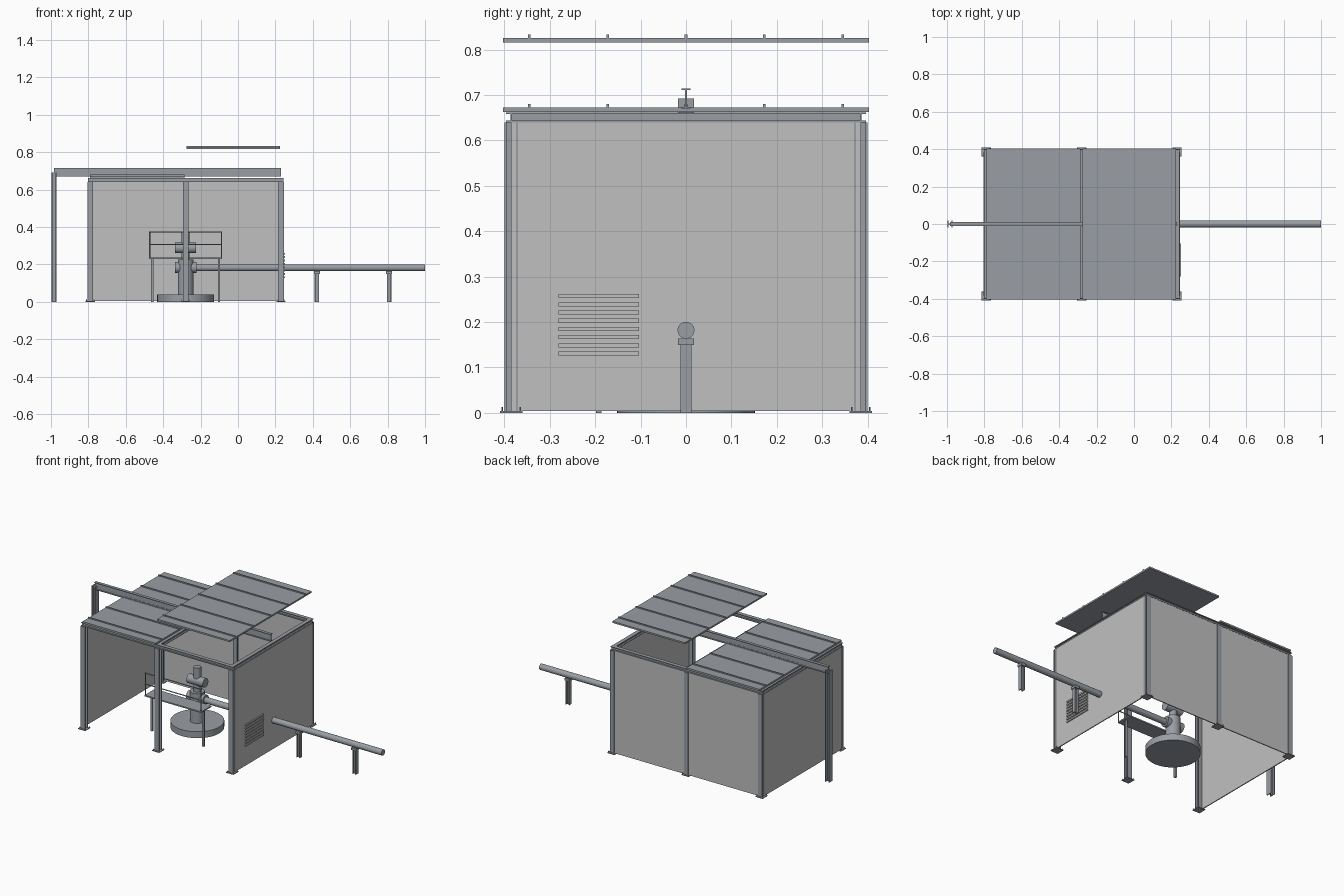
import bpy, math
from mathutils import Vector

if "Cube" in bpy.data.objects:
    bpy.data.objects.remove(bpy.data.objects["Cube"])


def material(name, col):
    m = bpy.data.materials.new(name)
    m.diffuse_color = (*col, 1)
    m.use_nodes = True
    m.node_tree.nodes["Principled BSDF"].inputs["Base Color"].default_value = m.diffuse_color
    return m


STEEL = material("steel grey", (0.32, 0.345, 0.375))
WALL = material("wall light grey", (0.53, 0.53, 0.53))


def mesh_object(name, verts, faces, mat):
    me = bpy.data.meshes.new(name)
    me.from_pydata(verts, [], faces)
    me.materials.append(mat)
    ob = bpy.data.objects.new(name, me)
    bpy.context.collection.objects.link(ob)
    return ob


def box(name, x0, x1, y0, y1, z0, z1, mat=STEEL):
    v = [(x, y, z) for x in (x0, x1) for y in (y0, y1) for z in (z0, z1)]
    f = [(0, 1, 3, 2), (4, 6, 7, 5), (0, 4, 5, 1), (2, 3, 7, 6), (0, 2, 6, 4), (1, 5, 7, 3)]
    return mesh_object(name, v, f, mat)


def cyl(name, a, b, r, n=32, mat=STEEL):
    a, b = Vector(a), Vector(b)
    d = b - a
    bpy.ops.mesh.primitive_cylinder_add(vertices=n, radius=r, depth=d.length, location=(a + b) / 2,
                                        rotation=d.to_track_quat('Z', 'Y').to_euler())
    ob = bpy.context.object
    ob.name = name
    ob.data.materials.append(mat)
    bpy.ops.object.shade_smooth_by_angle(angle=math.radians(35))
    return ob


def i_section(w, h, t):
    # I profile: flanges of width w, stacked over depth h
    a, b, s = w / 2, h / 2, t / 2
    return [(-a, -b), (a, -b), (a, -b + t), (s, -b + t), (s, b - t), (a, b - t),
            (a, b), (-a, b), (-a, b - t), (-s, b - t), (-s, -b + t), (-a, -b + t)]


def prism(name, pts, place, s0, s1, mat=STEEL):
    n = len(pts)
    v = [place(p, q, s) for s in (s0, s1) for p, q in pts]
    f = [(i, (i + 1) % n, n + (i + 1) % n, n + i) for i in range(n)]
    f += [tuple(reversed(range(n))), tuple(range(n, 2 * n))]
    return mesh_object(name, v, f, mat)


def i_post(name, x, y, w, h, t, z0, z1):
    return prism(name, i_section(w, h, t), lambda p, q, s: (x + p, y + q, s), z0, z1)


XS = (-0.79, -0.28, 0.23)

# Frame posts with base plates and anchor bolts
for x, xn in zip(XS, ("left", "middle", "right")):
    for sy, yn in ((-1, "front"), (1, "back")):
        y = sy * 0.385
        i_post(f"{yn}_{xn}_post", x, y, 0.03, 0.03, 0.005, 0.004, 0.64)
        box(f"{yn}_{xn}_base_plate", x - 0.025, x + 0.025, y - 0.025, y + 0.025, 0, 0.004)
        for dx in (-0.02, 0.02):
            for dy in (-0.02, 0.02):
                cyl("anchor_bolt", (x + dx, y + dy, 0.003), (x + dx, y + dy, 0.013), 0.0018, 8)

# Wall panels
box("left_wall", -0.805, -0.799, -0.386, 0.386, 0.004, 0.64, WALL)
box("right_wall", 0.239, 0.245, -0.386, 0.386, 0.004, 0.64, WALL)
box("back_left_wall", -0.776, -0.294, 0.39, 0.396, 0.004, 0.64, WALL)
box("back_right_wall", -0.266, 0.216, 0.39, 0.396, 0.004, 0.64, WALL)

# Louvre slats on the right wall
for i in range(8):
    z = 0.126 + i * 0.0181
    box("louvre_slat", 0.243, 0.251, -0.281, -0.103, z, z + 0.009, WALL)

# Top ring beams
for sy, n in ((-1, "front"), (1, "back")):
    y = sy * 0.385
    prism(f"{n}_top_beam", i_section(0.024, 0.022, 0.004),
          lambda p, q, s: (s, y + p, 0.651 + q), -0.803, 0.243)
for x, n in zip(XS, ("left", "middle", "right")):
    prism(f"{n}_top_cross_beam", i_section(0.024, 0.022, 0.004),
          lambda p, q, s: (x + p, s, 0.651 + q), -0.385, 0.385)


# Roof panels: one closed, one lifted off
def roof(name, x0, x1, z):
    box(name, x0, x1, -0.403, 0.403, z, z + 0.010)
    for i in range(-2, 3):
        box(name + "_rib", x0, x1, i * 0.1725 - 0.003, i * 0.1725 + 0.003, z + 0.009, z + 0.017)


roof("closed_roof_panel", -0.79, -0.285, 0.663)
roof("lifted_roof_panel", -0.275, 0.225, 0.816)

# Hoist rail and its outer post
prism("hoist_rail", i_section(0.019, 0.045, 0.004),
      lambda p, q, s: (s, p, 0.6925 + q), -0.984, 0.23)
prism("hoist_rail_post", i_section(0.036, 0.028, 0.005),
      lambda p, q, s: (-0.984 + q, p, s), 0, 0.692)

# Wellhead: round base, column, valves
W = -0.28
cyl("wellhead_base", (W, 0, 0), (W, 0, 0.04), 0.152, 48)
cyl("wellhead_column", (W, 0, 0.04), (W, 0, 0.225), 0.042)
cyl("wellhead_neck", (W, 0, 0.225), (W, 0, 0.375), 0.022)
cyl("lower_cross_valve", (W - 0.058, 0, 0.183), (W + 0.058, 0, 0.183), 0.03)
cyl("upper_cross_valve", (W - 0.056, 0, 0.288), (W + 0.056, 0, 0.288), 0.028)

# Outgoing pipe and its stands
cyl("flow_pipe", (W, 0, 0.182), (1.0, 0, 0.182), 0.0185)
for x in (0.422, 0.808):
    prism("pipe_stand", i_section(0.024, 0.024, 0.004),
          lambda p, q, s: (x + q, p, s), 0, 0.15)
    box("pipe_stand_cap", x - 0.016, x + 0.016, -0.018, 0.018, 0.15, 0.164)

# Access platform with handrail
box("platform_deck", -0.475, -0.085, -0.24, -0.14, 0.229, 0.237)
for x in (-0.458, -0.102):
    box("platform_leg", x - 0.006, x + 0.006, -0.198, -0.186, 0, 0.23)
for x in (-0.472, -0.088):
    cyl("rail_upright", (x, -0.237, 0.235), (x, -0.237, 0.375), 0.003, 10)
for z in (0.306, 0.374):
    cyl("handrail", (-0.475, -0.237, z), (-0.085, -0.237, z), 0.003, 10)
